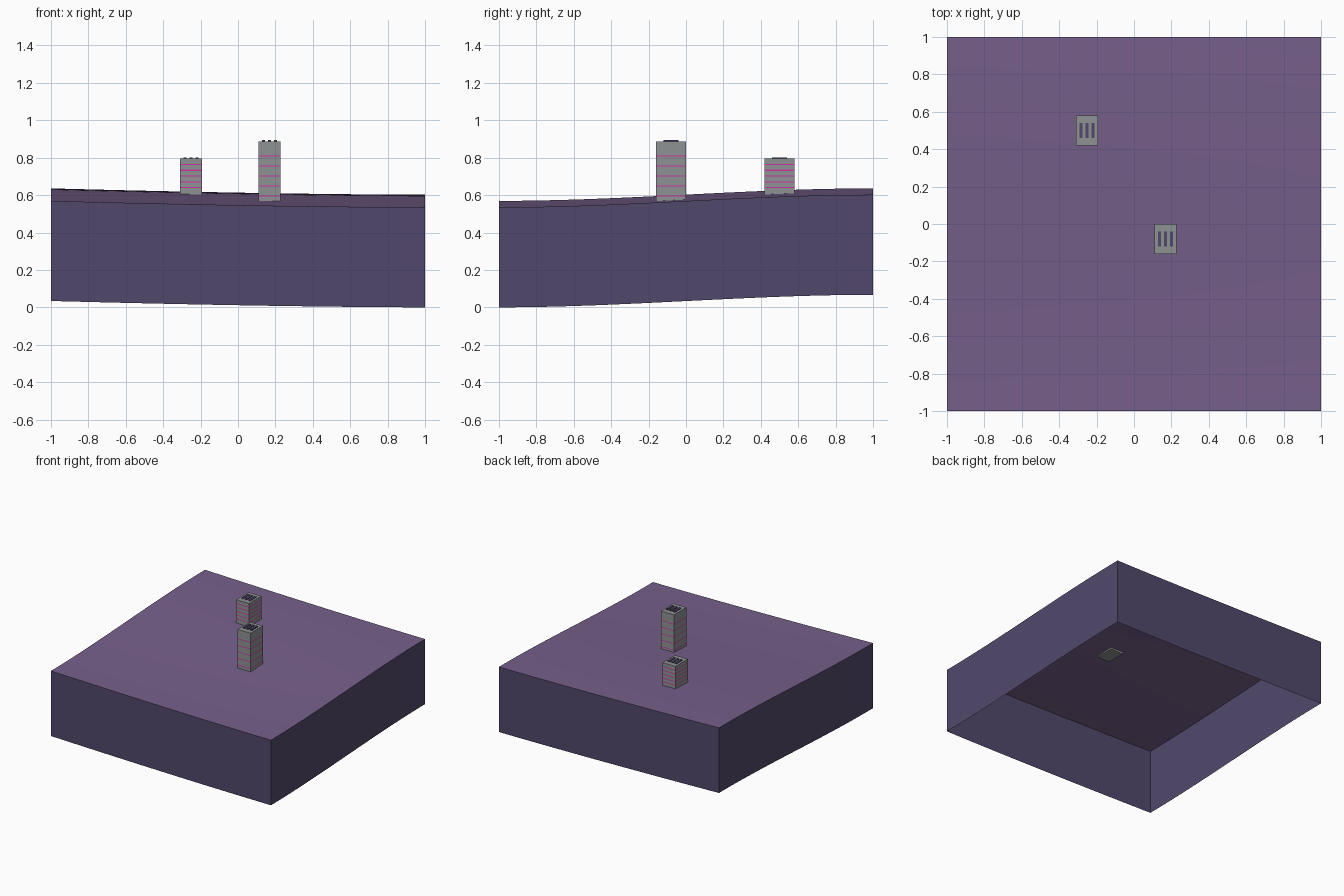
import bpy, bmesh, math
from mathutils import Matrix, Vector

if "Cube" in bpy.data.objects:
    bpy.data.objects.remove(bpy.data.objects["Cube"], do_unlink=True)


def make_material(name, srgb):
    color = [((c + 0.055) / 1.055) ** 2.4 for c in srgb] + [1]
    mat = bpy.data.materials.new(name)
    mat.use_nodes = True
    mat.diffuse_color = color
    mat.node_tree.nodes["Principled BSDF"].inputs["Base Color"].default_value = color
    return mat


GROUND = make_material("purple ground", (0.465, 0.375, 0.545))
EARTH = make_material("dark violet earth", (0.32, 0.285, 0.425))
CONCRETE = make_material("grey concrete", (0.56, 0.575, 0.58))
NEON = make_material("magenta window band", (0.80, 0.20, 0.64))

DEPTH = 0.535   # height of the earth block's sides
STEPS = 24


def ground_height(x, y):
    t = (y + 1) / 2
    return DEPTH + 0.034 * ((1 - x) / 2) ** 1.6 + 0.067 * t * t * (3 - 2 * t)


def finish(name, bm, materials):
    mesh = bpy.data.meshes.new(name)
    bm.to_mesh(mesh)
    bm.free()
    obj = bpy.data.objects.new(name, mesh)
    for mat in materials:
        mesh.materials.append(mat)
    bpy.context.scene.collection.objects.link(obj)
    return obj


# Rolling ground with open-bottomed earth sides that follow its rim
bm = bmesh.new()
bmesh.ops.create_grid(bm, x_segments=STEPS, y_segments=STEPS, size=1)
for v in bm.verts:
    v.co.z = ground_height(v.co.x, v.co.y)
rim = [e for e in bm.edges if e.is_boundary]
skirt = bmesh.ops.extrude_edge_only(bm, edges=rim)["geom"]
for item in skirt:
    if isinstance(item, bmesh.types.BMVert):
        item.co.z -= DEPTH
bmesh.ops.recalc_face_normals(bm, faces=bm.faces)
bm.normal_update()
if sum(f.normal.z for f in bm.faces) < 0:
    bmesh.ops.reverse_faces(bm, faces=bm.faces)
for f in bm.faces:
    f.material_index = int(abs(f.normal.z) < 0.5)
land = finish("land_block", bm, [GROUND, EARTH])
bpy.ops.object.select_all(action="DESELECT")
land.select_set(True)
bpy.context.view_layer.objects.active = land
bpy.ops.object.shade_smooth_by_angle(angle=math.radians(30))


def add_box(bm, center, size):
    matrix = Matrix.Translation(center) @ Matrix.Diagonal((*size, 1))
    return bmesh.ops.create_cube(bm, size=1, matrix=matrix)


def build_tower(name, x, y, bottom, top, first_band, spacing, vent_height):
    # Body, sliced into window bands
    bm = bmesh.new()
    add_box(bm, (x, y, (bottom + top) / 2), (0.118, 0.16, top - bottom))
    bands = [first_band + i * spacing for i in range(5)]
    half = 0.003
    for z in bands:
        for edge in (z - half, z + half):
            geom = bm.verts[:] + bm.edges[:] + bm.faces[:]
            bmesh.ops.bisect_plane(bm, geom=geom, plane_co=(0, 0, edge),
                                   plane_no=(0, 0, 1))
    bm.normal_update()
    for f in bm.faces:
        z = f.calc_center_median().z
        in_band = any(abs(z - b) < half for b in bands)
        f.material_index = int(in_band and abs(f.normal.z) < 0.5)
    finish(name, bm, [CONCRETE, NEON])

    # Three roof vents
    bm = bmesh.new()
    for i in (-1, 0, 1):
        add_box(bm, Vector((x + i * 0.032, y, top + vent_height / 2)),
                (0.017, 0.08, vent_height))
    finish(name + "_roof_vents", bm, [EARTH])


build_tower("tall_tower", 0.168, -0.08, 0.562, 0.886, 0.595, 0.0535, 0.008)
build_tower("short_tower", -0.252, 0.5, 0.602, 0.796, 0.64, 0.031, 0.006)
